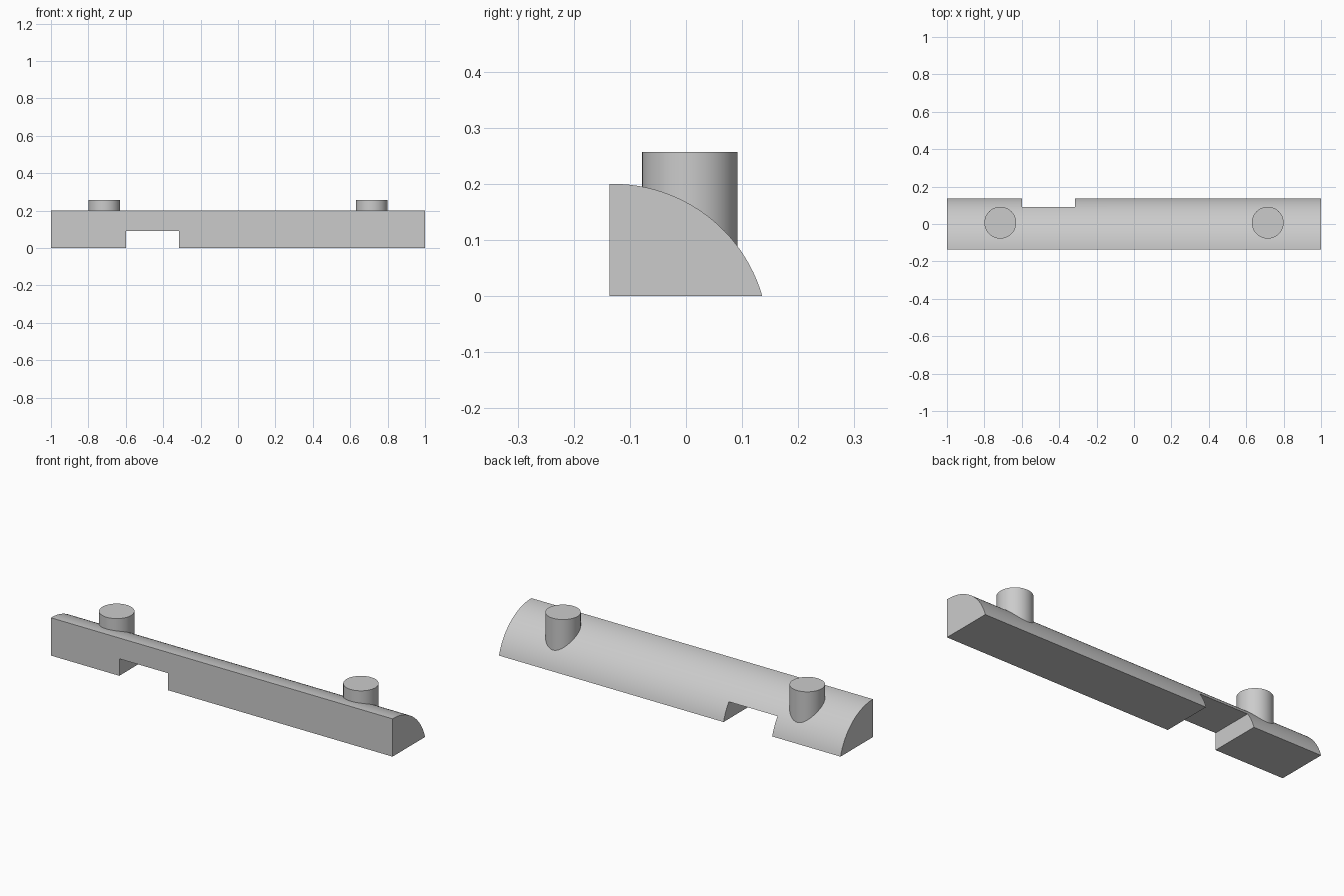
import bpy
import bmesh
import math

cube = bpy.data.objects.get("Cube")
if cube:
    bpy.data.objects.remove(cube, do_unlink=True)

HALF_LENGTH = 1.0
FRONT, BACK = -0.136, 0.136
HEIGHT = 0.2
ARC_Y, ARC_R = -0.13, 0.277        # crown of the rounded back
NOTCH_X, NOTCH_TOP = (-0.6, -0.315), 0.09

grey = bpy.data.materials.new("plain_grey")
grey.use_nodes = True
colour = (0.6, 0.6, 0.6, 1)
grey.diffuse_color = colour
grey.node_tree.nodes["Principled BSDF"].inputs["Base Color"].default_value = colour


def make_object(name, bm):
    bmesh.ops.recalc_face_normals(bm, faces=bm.faces)
    mesh = bpy.data.meshes.new(name)
    bm.to_mesh(mesh)
    bm.free()
    mesh.materials.append(grey)
    obj = bpy.data.objects.new(name, mesh)
    bpy.context.collection.objects.link(obj)
    return obj


def activate(obj):
    bpy.ops.object.select_all(action="DESELECT")
    obj.select_set(True)
    bpy.context.view_layer.objects.active = obj


def extrude_along_x(name, profile, x0, x1):
    bm = bmesh.new()
    face = bm.faces.new([bm.verts.new((x0, y, z)) for y, z in profile])
    extruded = bmesh.ops.extrude_face_region(bm, geom=[face])
    verts = [v for v in extruded["geom"] if isinstance(v, bmesh.types.BMVert)]
    bmesh.ops.translate(bm, verts=verts, vec=(x1 - x0, 0, 0))
    return make_object(name, bm)


# Bar: flat front and base, rounded back
sweep = math.asin((BACK - ARC_Y) / ARC_R)
steps = 24
profile = [(FRONT, 0), (FRONT, HEIGHT)]
for i in range(steps):
    a = sweep * i / steps
    profile.append((ARC_Y + ARC_R * math.sin(a),
                    HEIGHT - ARC_R * (1 - math.cos(a))))
profile.append((BACK, 0))
bar = extrude_along_x("bar", profile, -HALF_LENGTH, HALF_LENGTH)

# Notch cut through the underside
box = [(-1, -1), (-1, NOTCH_TOP), (1, NOTCH_TOP), (1, -1)]
cutter = extrude_along_x("notch_cutter", box, *NOTCH_X)
cutter.hide_render = True
cut = bar.modifiers.new("notch", "BOOLEAN")
cut.operation = "DIFFERENCE"
cut.solver = "EXACT"
cut.object = cutter
activate(bar)
bpy.ops.object.modifier_apply(modifier=cut.name)
bpy.data.objects.remove(cutter, do_unlink=True)
bpy.ops.object.shade_smooth_by_angle(angle=math.radians(20))

# Round pegs seated in the rounded face
PEG_TOP, PEG_BOTTOM = 0.257, 0.08
for name, x in (("right_peg", -0.715), ("left_peg", 0.715)):
    bm = bmesh.new()
    bmesh.ops.create_cone(bm, cap_ends=True, segments=64, radius1=0.085,
                          radius2=0.085, depth=PEG_TOP - PEG_BOTTOM)
    peg = make_object(name, bm)
    peg.location = (x, 0.007, (PEG_TOP + PEG_BOTTOM) / 2)
    activate(peg)
    bpy.ops.object.shade_smooth_by_angle(angle=math.radians(30))
